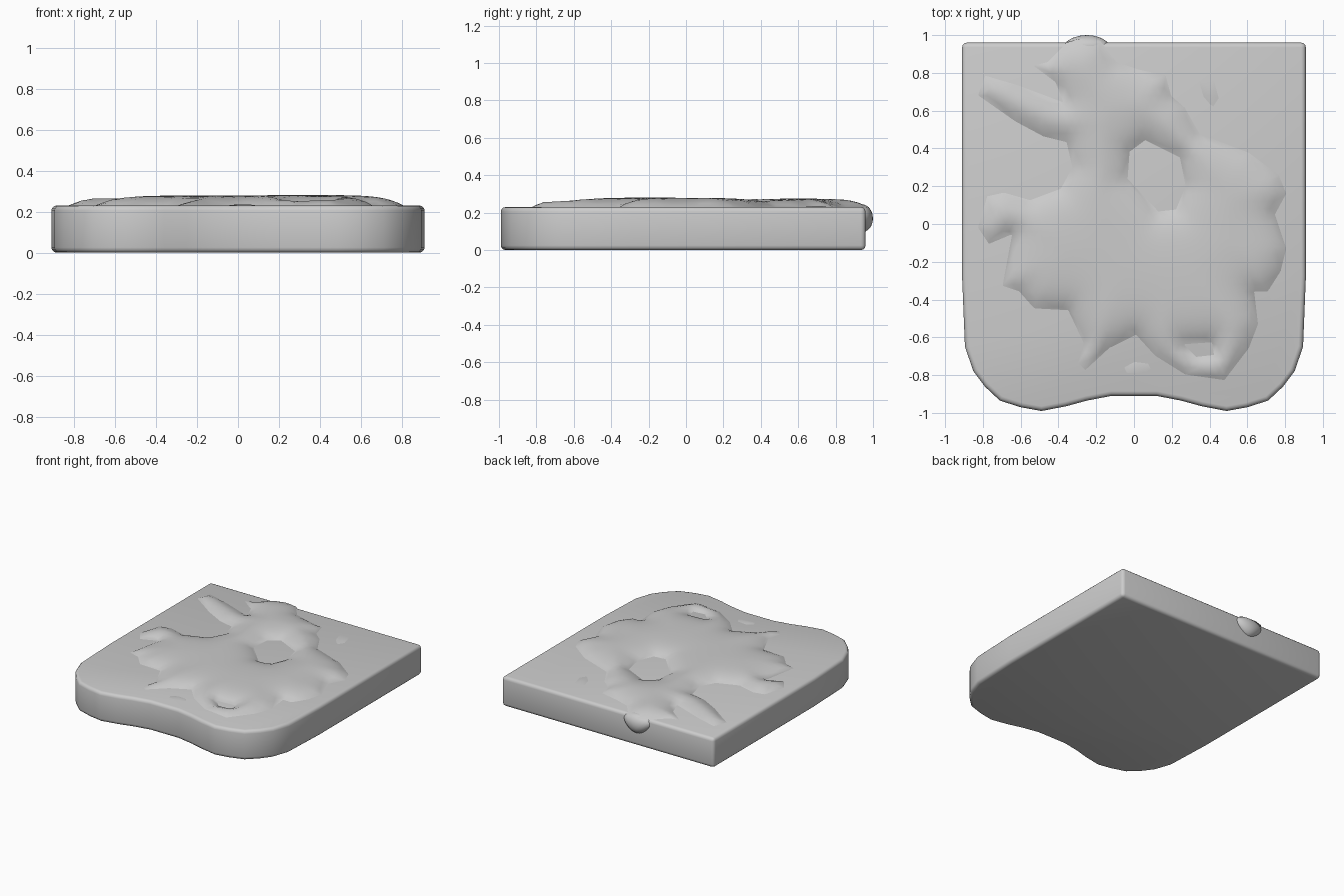
import bpy, bmesh
from mathutils import Vector
from mathutils.geometry import delaunay_2d_cdt, intersect_point_line

if "Cube" in bpy.data.objects:
    bpy.data.objects.remove(bpy.data.objects["Cube"])

TOP = 0.23


def add_object(name, bm, angle=0.7):
    mesh = bpy.data.meshes.new(name)
    bm.to_mesh(mesh)
    bm.free()
    ob = bpy.data.objects.new(name, mesh)
    bpy.context.collection.objects.link(ob)
    bpy.ops.object.select_all(action='DESELECT')
    bpy.context.view_layer.objects.active = ob
    ob.select_set(True)
    bpy.ops.object.shade_smooth_by_angle(angle=angle)
    return ob


def inside(p, loop):
    hit = False
    for a, b in zip(loop, loop[1:] + loop[:1]):
        if (a[1] > p[1]) != (b[1] > p[1]):
            if p[0] < a[0] + (p[1] - a[1]) * (b[0] - a[0]) / (b[1] - a[1]):
                hit = not hit
    return hit


def edge_distance(p, loops):
    best = 9.0
    for loop in loops:
        for a, b in zip(loop, loop[1:] + loop[:1]):
            a, b = Vector(a), Vector(b)
            t = intersect_point_line(p, a, b)[1]
            best = min(best, (p - a.lerp(b, max(0, min(1, t)))).length)
    return best


def puddle(name, outline, holes=(), height=0.052, falloff=0.08, step=0.04):
    """Domed sheet that falls to the slab at its outline and around its holes."""
    loops = [outline, *holes]

    def filled(p):
        return inside(p, outline) and not any(inside(p, h) for h in holes)

    pts, edges = [], []
    for loop in loops:
        n, k = len(pts), len(loop)
        pts += [Vector(p) for p in loop]
        edges += [(n + i, n + (i + 1) % k) for i in range(k)]
    n = int(1 / step)
    for i in range(-n, n + 1):
        for j in range(-n, n + 1):
            p = Vector(((i + 0.5 * (j % 2)) * step, j * step))
            if filled(p) and edge_distance(p, loops) > step * 0.4:
                pts.append(p)
    co, _, tris = delaunay_2d_cdt(pts, edges, [], 0, 1e-5)[:3]
    bm = bmesh.new()
    verts = []
    for p in co:
        d = edge_distance(p, loops)
        z = TOP - 0.002 + height * (1 - 2.718 ** (-d / falloff)) * (1 + 0.06 * p.x)
        verts.append(bm.verts.new((p.x, p.y, z)))
    for t in tris:
        if filled(sum((co[i] for i in t), Vector((0, 0))) / 3):
            bm.faces.new([verts[i] for i in t])
    bmesh.ops.delete(bm, geom=[v for v in bm.verts if not v.link_faces], context='VERTS')
    bmesh.ops.recalc_face_normals(bm, faces=bm.faces)
    if sum(f.normal.z for f in bm.faces) < 0:
        bmesh.ops.reverse_faces(bm, faces=bm.faces)
    return add_object(name, bm)


# Slab: square back, rounded front corners and a shallow wave along the front
half = [(0.91, 0.96), (0.91, -0.28), (0.895, -0.65), (0.85, -0.78), (0.79, -0.86),
        (0.71, -0.935), (0.6, -0.97), (0.49, -0.99), (0.36, -0.965), (0.25, -0.935), (0.12, -0.91)]
bm = bmesh.new()
ring = half + [(-x, y) for x, y in reversed(half)]
base = bm.faces.new([bm.verts.new((x, y, 0)) for x, y in ring])
side = bmesh.ops.extrude_face_region(bm, geom=[base])
bmesh.ops.translate(bm, vec=(0, 0, TOP),
                    verts=[g for g in side['geom'] if isinstance(g, bmesh.types.BMVert)])
bmesh.ops.recalc_face_normals(bm, faces=bm.faces)
bmesh.ops.bevel(bm, geom=[e for e in bm.edges if e.calc_face_angle(0) > 0.9],
                offset=0.025, segments=3, profile=0.5, affect='EDGES')
add_object("slab", bm)

# Spilled puddle over the top, with an opening and a dent
spill = [(-0.29, 0.98), (-0.18, 0.97), (-0.09, 0.86), (0.03, 0.82), (0.17, 0.79), (0.20, 0.68),
         (0.27, 0.62), (0.35, 0.48), (0.61, 0.38), (0.77, 0.26), (0.81, 0.16), (0.75, 0.05),
         (0.81, -0.13), (0.78, -0.25), (0.71, -0.36), (0.64, -0.36), (0.66, -0.53), (0.61, -0.66),
         (0.48, -0.83), (0.27, -0.80), (0.11, -0.70), (0.01, -0.59), (-0.13, -0.66), (-0.26, -0.78),
         (-0.30, -0.74), (-0.27, -0.63), (-0.35, -0.46), (-0.53, -0.45), (-0.61, -0.36), (-0.70, -0.33),
         (-0.65, -0.06), (-0.77, -0.11), (-0.83, -0.02), (-0.78, 0.15), (-0.69, 0.17), (-0.55, 0.13),
         (-0.39, 0.19), (-0.33, 0.30), (-0.36, 0.43), (-0.48, 0.46), (-0.63, 0.54), (-0.83, 0.68),
         (-0.79, 0.79), (-0.62, 0.74), (-0.38, 0.65), (-0.42, 0.75), (-0.54, 0.84), (-0.46, 0.86),
         (-0.36, 0.96)]
opening = [(0.06, 0.44), (0.24, 0.35), (0.27, 0.20), (0.22, 0.08), (0.13, 0.07), (-0.03, 0.24), (-0.02, 0.38)]
dent = [(0.27, -0.64), (0.41, -0.63), (0.42, -0.69), (0.33, -0.70)]
puddle("spill", spill, (opening, dent))

# Two stray drops
puddle("drop_back", [(0.33, 0.77), (0.43, 0.77), (0.46, 0.66), (0.42, 0.60), (0.36, 0.67)], height=0.02)
puddle("drop_front", [(-0.07, -0.76), (0.0, -0.72), (0.08, -0.73), (0.10, -0.77), (0.06, -0.80), (-0.05, -0.80)],
       height=0.02)

# Drip hanging over the back edge, narrowing downwards
bm = bmesh.new()
bmesh.ops.create_icosphere(bm, subdivisions=3, radius=1)
for v in bm.verts:
    x, y, z = v.co
    v.co = (-0.25 + 0.14 * x * (0.8 + 0.3 * z), 0.94 + 0.06 * y, 0.17 + 0.075 * z)
add_object("back_drip", bm)
